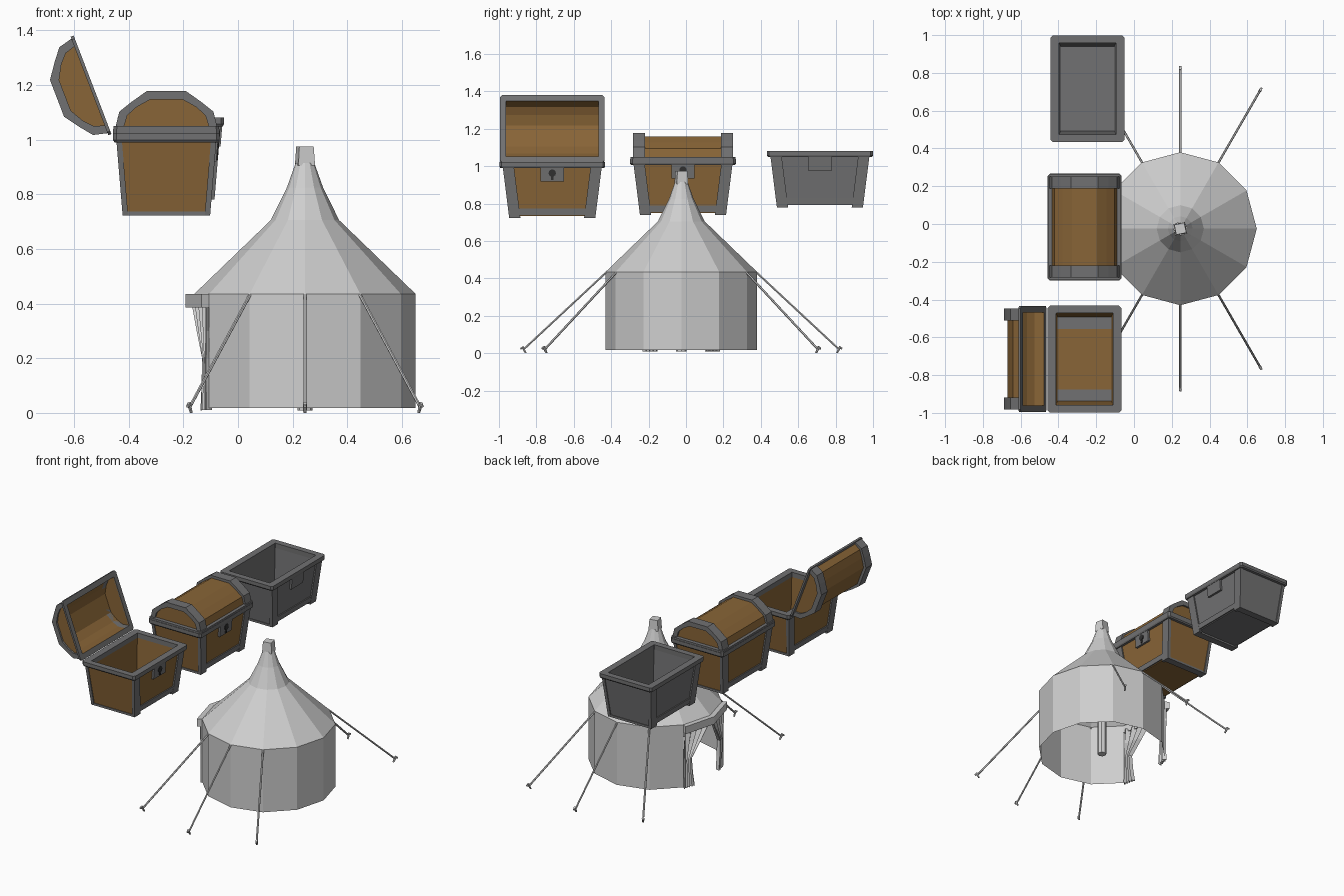
import bpy, bmesh, math
from mathutils import Vector

if "Cube" in bpy.data.objects:
    bpy.data.objects.remove(bpy.data.objects["Cube"])


def material(name, c):
    m = bpy.data.materials.new(name)
    m.diffuse_color = (*c, 1)
    m.use_nodes = True
    m.node_tree.nodes["Principled BSDF"].inputs["Base Color"].default_value = m.diffuse_color
    return m


WOOD = material("brown wood", (0.25, 0.13, 0.038))
IRON = material("dark grey iron", (0.165, 0.165, 0.168))
CLOTH = material("pale grey canvas", (0.62, 0.62, 0.62))
DARK = material("black keyhole", (0.03, 0.03, 0.03))


class Part:
    """Collects lofted shapes into one mesh object."""
    def __init__(self):
        self.bm = bmesh.new()

    def loft(self, rings, wrap=True, caps=True, loop=False):
        vs = [[self.bm.verts.new(p) for p in r] for r in rings]
        n = len(vs[0])
        pairs = list(zip(vs, vs[1:])) + ([(vs[-1], vs[0])] if loop else [])
        for a, b in pairs:
            for i in range(n if wrap else n - 1):
                j = (i + 1) % n
                self.bm.faces.new((a[i], a[j], b[j], b[i]))
        if caps and not loop:
            self.bm.faces.new(vs[0])
            self.bm.faces.new(vs[-1])

    def rod(self, a, b, r, n=6, r2=None, turn=0.0):
        a, b = Vector(a), Vector(b)
        q = (b - a).to_track_quat('Z', 'Y')
        ring = lambda c, rad: [c + q @ Vector((rad * math.cos(t), rad * math.sin(t), 0))
                               for t in (turn + 2 * math.pi * i / n for i in range(n))]
        self.loft([ring(a, r), ring(b, r2 or r)])

    def done(self, name, mat, loc=(0, 0, 0), rot=(0, 0, 0)):
        bmesh.ops.recalc_face_normals(self.bm, faces=self.bm.faces)
        me = bpy.data.meshes.new(name)
        self.bm.to_mesh(me)
        self.bm.free()
        me.materials.append(mat)
        ob = bpy.data.objects.new(name, me)
        ob.location, ob.rotation_euler = loc, rot
        bpy.context.collection.objects.link(ob)
        return ob


def rect(x0, x1, y0, y1, z):
    return [(x0, y0, z), (x1, y0, z), (x1, y1, z), (x0, y1, z)]


def oct_rect(hx, hy, z, c=0.012):
    """Rectangle with clipped corners."""
    return [(hx, -hy + c, z), (hx, hy - c, z), (hx - c, hy, z), (-hx + c, hy, z),
            (-hx, hy - c, z), (-hx, -hy + c, z), (-hx + c, -hy, z), (hx - c, -hy, z)]


def hx(z):
    return 0.160 + 0.025 * z / 0.3


def hy(z):
    return 0.230 + 0.038 * z / 0.3


def chest_body(name, loc, wood, lined):
    # tapered hollow box
    p = Part()
    r = lambda z, a, b: rect(-a, a, -b, b, z)
    p.loft([r(0.012, hx(0) - 0.008, hy(0) - 0.005), r(0.28, hx(0.28) - 0.008, hy(0.28) - 0.005),
            r(0.29, 0.152, 0.245), r(0.04, 0.142, 0.223)])
    p.done(name + "_box", wood, loc)
    # corner posts, runners, bottom rails, lock plate
    p = Part()
    for s in (-1, 1):
        for t in (-1, 1):
            p.loft([rect(s * (hx(z) - 0.02), s * hx(z), t * (hy(z) - 0.06), t * hy(z), z)
                    for z in (0, 0.275)])
        p.loft([rect(s * (hx(z) - 0.02), s * (hx(z) - 0.001), 0.06 - hy(z), hy(z) - 0.06, z)
                for z in (0.018, 0.053)])
        p.loft([rect(-hx(0), hx(0), s * 0.182, s * 0.23, z) for z in (0, 0.014)])
    p.loft([rect(hx(z) - 0.02, hx(z) + 0.006, -0.062, 0.062, z) for z in (0.195, 0.275)])
    p.done(name + "_frame", IRON, loc)
    # top rim
    p = Part()
    p.loft([oct_rect(0.19, 0.277, 0.268), oct_rect(0.195, 0.283, 0.276), oct_rect(0.195, 0.283, 0.30),
            oct_rect(0.150, 0.243, 0.30, 0.001), oct_rect(0.150, 0.243, 0.268, 0.001)], loop=True)
    p.done(name + "_rim", IRON, loc)
    if wood is IRON:
        return
    # keyhole
    p = Part()
    x = hx(0.24) + 0.004
    p.rod((x, 0, 0.241), (x + 0.006, 0, 0.241), 0.02, 10)
    p.loft([rect(x - 0.004, x + 0.004, -0.007, 0.007, z) for z in (0.203, 0.235)])
    p.done(name + "_keyhole", DARK, loc)
    if lined:
        # floor straps
        p = Part()
        for s in (-1, 1):
            p.loft([rect(-0.143, 0.143, s * 0.16, s * 0.222, z) for z in (0.038, 0.045)])
        p.done(name + "_floor_straps", IRON, loc)


def arch(pts):
    return pts + [(-x, z) for x, z in reversed(pts)]


BAND_OUT = arch([(0.188, 0.0), (0.172, 0.064), (0.127, 0.1), (0.072, 0.139)])
BAND_IN = arch([(0.158, 0.0), (0.143, 0.05), (0.110, 0.08), (0.060, 0.108)])
BARREL = arch([(0.175, 0.0), (0.160, 0.056), (0.116, 0.089), (0.065, 0.122)])


def chest_lid(name, loc, tilt):
    rot = (0, -math.radians(tilt), 0)
    at = lambda pts, y: [(x, y, z) for x, z in pts]
    # wooden barrel, outside and hollow inside
    p = Part()
    p.loft([at(BARREL, -0.255), at(BARREL, 0.255)], wrap=False)
    p.done(name + "_barrel", WOOD, loc, rot)
    p = Part()
    p.loft([at(BAND_IN, -0.247), at(BAND_IN, 0.247)], wrap=False)
    bmesh.ops.recalc_face_normals(p.bm, faces=p.bm.faces)
    p.done(name + "_lining", WOOD, loc, rot).data.flip_normals()
    # iron end bands
    p = Part()
    for s in (-1, 1):
        loop = BAND_OUT + BAND_IN[::-1]
        p.loft([at(loop, s * 0.203), at(loop, s * 0.267)])
    p.done(name + "_bands", IRON, loc, rot)
    # lid rim
    p = Part()
    p.loft([oct_rect(0.193, 0.28, 0), oct_rect(0.193, 0.28, 0.012),
            oct_rect(0.158, 0.247, 0.012, 0.001), oct_rect(0.158, 0.247, 0, 0.001)], loop=True)
    p.done(name + "_rim", IRON, loc, rot)


# ---- chests ----
chest_body("open_chest", (-0.262, -0.715, 0.722), WOOD, True)
a = math.radians(111)
chest_lid("open_chest_lid", (-0.463 + 0.193 * math.cos(a), -0.715, 1.02 + 0.193 * math.sin(a)), 111)
chest_body("closed_chest", (-0.262, -0.016, 0.738), WOOD, False)
chest_lid("closed_chest_lid", (-0.262, -0.016, 1.038), 0)
chest_body("iron_chest", (-0.246, 0.716, 0.78), IRON, False)

# ---- tent ----
T = (0.245, -0.025, 0)


def polar(r, deg, z):
    t = math.radians(deg)
    return (r * math.cos(t), r * math.sin(t), z)


# wall with door gap on the left
p = Part()
p.loft([[polar(0.405, d, z) for d in range(-150, 151, 30)] for z in (0.017, 0.435)],
       wrap=False, caps=False)
p.done("tent_wall", CLOTH, T)

# swept roof
p = Part()
p.loft([[polar(r, d, z) for d in range(0, 360, 30)]
        for r, z in ((0.405, 0.435), (0.125, 0.705), (0.066, 0.825), (0.034, 0.915))], caps=False)
p.done("tent_roof", CLOTH, T)

# centre pole and its square tip
p = Part()
p.rod((0, 0, 0.008), (0, 0, 0.91), 0.028, 8)
p.rod((0, 0, 0.905), (0, 0, 0.975), 0.044, 4, 0.038, math.radians(57))
p.done("tent_pole", CLOTH, T)

# door lintel following the wall corners
p = Part()
p.loft([[polar(r, d, z) for r, z in ((0.402, 0.385), (0.437, 0.385), (0.437, 0.435), (0.402, 0.435))]
        for d in (150, 180, 210)])
p.done("door_lintel", CLOTH, T)

# tied-back door curtains with zigzag folds
for s, side in ((1, "back"), (-1, "front")):
    rows = []
    for z, u0, u1 in ((0.40, 0.05, 1.0), (0.30, 0.38, 1.0), (0.20, 0.74, 0.98),
                      (0.10, 0.70, 0.98), (0.01, 0.63, 1.0)):
        row = []
        for i in range(9):
            u = u0 + (u1 - u0) * i / 8
            fold = 0.011 * (-1) ** i
            row.append((-0.405 + 0.054 * u - fold, s * (0.2025 * u + 0.25 * fold), z))
        rows.append(row)
    p = Part()
    p.loft(rows, wrap=False, caps=False)
    ob = p.done("door_curtain_" + side, CLOTH, T)
    m = ob.modifiers.new("thickness", 'SOLIDIFY')
    m.thickness, m.offset = 0.006, 0

# guy ropes and pegs
ropes, pegs = Part(), Part()
for d in (60, 90, 120, -60, -90, -120):
    ropes.rod(polar(0.402, d, 0.432), polar(0.842, d, 0.022), 0.006)
    pegs.rod(polar(0.832, d, 0.0), polar(0.850, d, 0.036), 0.006, 6, 0.008)
    pegs.rod(polar(0.842, d, 0.032), polar(0.860, d, 0.024), 0.006, 6)
# trim peg points to the ground
for v in pegs.bm.verts:
    v.co.z = max(v.co.z, 0)
ropes.done("guy_ropes", CLOTH, T)
pegs.done("tent_pegs", CLOTH, T)
